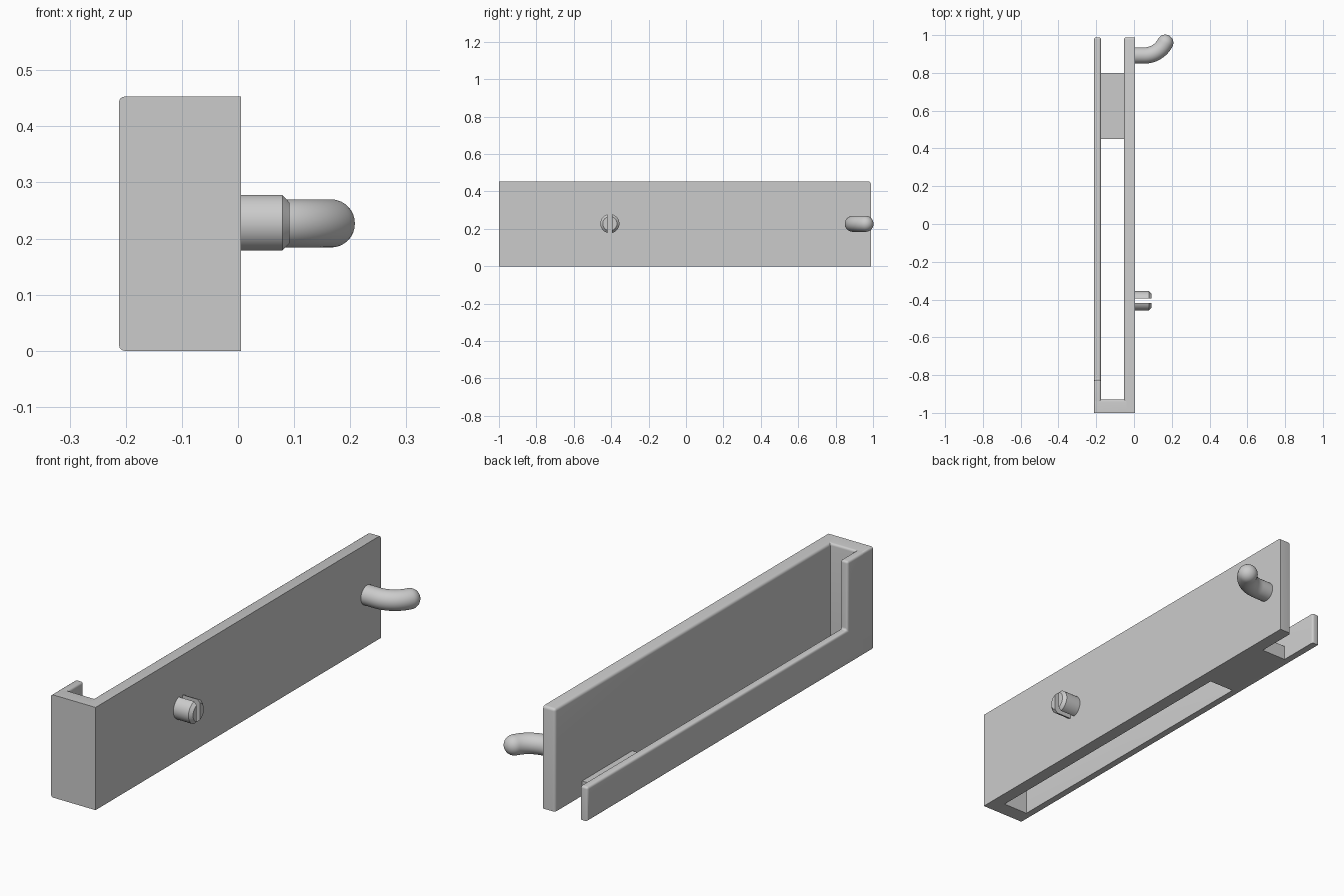
import bpy, bmesh, math
from mathutils import Vector, Matrix

cube = bpy.data.objects.get("Cube")
if cube:
    bpy.data.objects.remove(cube, do_unlink=True)

grey = bpy.data.materials.new("plain grey")
grey.use_nodes = True
colour = (0.6, 0.6, 0.6, 1)
grey.diffuse_color = colour
grey.node_tree.nodes["Principled BSDF"].inputs["Base Color"].default_value = colour

LEFT, RIGHT = -0.212, 0.005     # outer faces of the tray
FRONT, BACK = -1.0, 0.988
TOP = 0.453


def finish(name, bm):
    bmesh.ops.recalc_face_normals(bm, faces=bm.faces)
    mesh = bpy.data.meshes.new(name)
    bm.to_mesh(mesh)
    bm.free()
    mesh.materials.append(grey)
    obj = bpy.data.objects.new(name, mesh)
    bpy.context.collection.objects.link(obj)
    bpy.ops.object.select_all(action='DESELECT')
    obj.select_set(True)
    bpy.context.view_layer.objects.active = obj
    bpy.ops.object.shade_smooth_by_angle(angle=math.radians(35))


def slab(name, x0, x1, profile, rounded, radius=0.012):
    """Extrude a (y, z) profile along x and round the edges chosen by a rule."""
    bm = bmesh.new()
    face = bm.faces.new([bm.verts.new((x0, y, z)) for y, z in profile])
    new = bmesh.ops.extrude_face_region(bm, geom=[face])["geom"]
    bmesh.ops.translate(bm, vec=(x1 - x0, 0, 0),
                        verts=[v for v in new if isinstance(v, bmesh.types.BMVert)])
    bmesh.ops.recalc_face_normals(bm, faces=bm.faces)
    edges = [e for e in bm.edges if rounded(*[v.co for v in e.verts])]
    if edges:
        bmesh.ops.bevel(bm, geom=edges, offset=radius, segments=4,
                        profile=0.5, affect='EDGES')
    finish(name, bm)


def box(y0, y1, z1):
    return [(y0, 0), (y1, 0), (y1, z1), (y0, z1)]


def both(a, b, axis, value):
    return abs(a[axis] - value) < 1e-4 and abs(b[axis] - value) < 1e-4


# Tall plate: inner top and back edges rounded, outer face crisp
slab("main_plate", -0.053, RIGHT, box(FRONT, BACK, TOP),
     lambda a, b: both(a, b, 0, -0.053) and (both(a, b, 2, TOP) or both(a, b, 1, BACK))
     or (both(a, b, 1, BACK) and both(a, b, 2, TOP)))

# Front end wall
slab("front_wall", LEFT, RIGHT, box(FRONT, -0.93, TOP),
     lambda a, b: both(a, b, 2, TOP) and (both(a, b, 1, -0.93) or both(a, b, 0, LEFT))
     or (both(a, b, 0, LEFT) and both(a, b, 2, 0)), 0.01)

# Low side rail rising to full height at the front
slab("side_rail", LEFT, -0.175,
     [(FRONT, 0), (BACK, 0), (BACK, 0.15), (-0.825, 0.15), (-0.825, TOP), (FRONT, TOP)],
     lambda a, b: not both(a, b, 1, FRONT) and not both(a, b, 2, 0)
     or (both(a, b, 0, LEFT) and both(a, b, 2, 0)), 0.01)

# Floor bridge joining rail and plate
slab("floor_bridge", -0.18, -0.05, box(0.45, 0.8, 0.065), lambda a, b: False)

# Split pin: two chamfered half cylinders either side of a slot
for side, label in ((-1, "front"), (1, "back")):
    bm = bmesh.new()
    bmesh.ops.create_cone(bm, cap_ends=True, segments=48, radius1=0.051,
                          radius2=0.051, depth=0.093,
                          matrix=Matrix.Translation((0.0455, 0, 0))
                          @ Matrix.Rotation(math.pi / 2, 4, 'Y'))
    rim = [e for e in bm.edges if all(v.co.x > 0.08 for v in e.verts)]
    bmesh.ops.bevel(bm, geom=rim, offset=0.013, segments=1, affect='EDGES')
    bmesh.ops.bisect_plane(bm, geom=bm.verts[:] + bm.edges[:] + bm.faces[:],
                           plane_co=(0, side * 0.012, 0), plane_no=(0, -side, 0),
                           clear_outer=True)
    bmesh.ops.holes_fill(bm, edges=[e for e in bm.edges if e.is_boundary])
    bmesh.ops.translate(bm, verts=bm.verts, vec=(0, -0.407, 0.228))
    finish("split_pin_" + label, bm)

# Hook: round bar sweeping backwards, closed by a hemisphere
R, BEND, TURN = 0.043, 0.124, math.radians(63)
stations = [(Vector((-0.02, 0.892, 0.227)), 0.0, R)]
for i in range(17):
    a = TURN * i / 16
    stations.append((Vector((0.055 + BEND * math.sin(a),
                             0.892 + BEND * (1 - math.cos(a)), 0.227)), a, R))
end = stations[-1][0]
ahead = Vector((math.cos(TURN), math.sin(TURN), 0))
for i in range(1, 9):
    t = math.radians(88) * i / 8
    stations.append((end + ahead * R * math.sin(t), TURN, R * math.cos(t)))
bm = bmesh.new()
rings = []
for centre, a, r in stations:
    across = Vector((-math.sin(a), math.cos(a), 0))
    rings.append([bm.verts.new(centre + r * (across * math.cos(u) + Vector((0, 0, math.sin(u)))))
                  for u in (math.tau * k / 32 for k in range(32))])
for p, q in zip(rings, rings[1:]):
    for k in range(32):
        n = (k + 1) % 32
        bm.faces.new((p[k], p[n], q[n], q[k]))
bm.faces.new(rings[0])
bm.faces.new(rings[-1])
finish("hook", bm)
